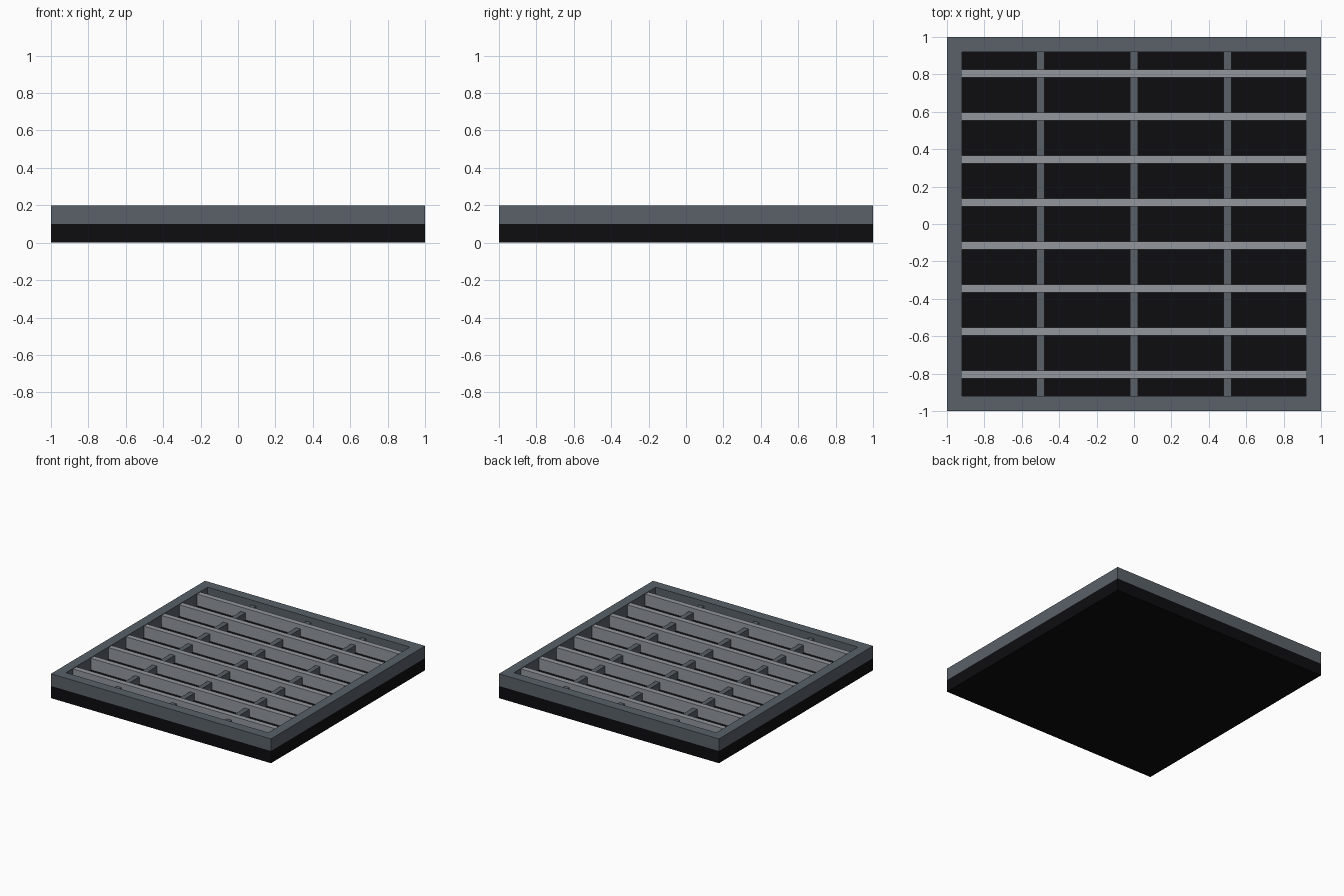
import bpy

if "Cube" in bpy.data.objects:
    bpy.data.objects.remove(bpy.data.objects["Cube"])


def material(name, rgb):
    m = bpy.data.materials.new(name)
    m.diffuse_color = (*rgb, 1)
    m.use_nodes = True
    m.node_tree.nodes["Principled BSDF"].inputs["Base Color"].default_value = m.diffuse_color
    return m


STEEL = material("dark_steel", (0.10, 0.12, 0.14))
SLAT = material("light_steel", (0.29, 0.31, 0.34))
BLACK = material("black_pit", (0.004, 0.004, 0.005))


def box(name, x, y, z, mat):
    """Box from (min, max) pairs on each axis."""
    size = [b - a for a, b in (x, y, z)]
    mid = [(a + b) / 2 for a, b in (x, y, z)]
    bpy.ops.mesh.primitive_cube_add(size=1, location=mid)
    ob = bpy.context.object
    ob.name = name
    ob.scale = size
    bpy.ops.object.transform_apply(location=False, rotation=False, scale=True)
    ob.data.materials.append(mat)
    return ob


INNER = 0.92   # inside edge of the rim
FLOOR = 0.10   # top of the black base

# Black base under the grate
box("base", (-1, 1), (-1, 1), (0, FLOOR), BLACK)

# Rim: front/back rails run full width, side rails fit between them
for side, label in ((-1, "front"), (1, "back")):
    y = sorted((side * INNER, side))
    box(f"rim_{label}", (-1, 1), y, (FLOOR, 0.2), STEEL)
for side, label in ((-1, "left"), (1, "right")):
    x = sorted((side * INNER, side))
    box(f"rim_{label}", x, (-INNER, INNER), (FLOOR, 0.2), STEEL)

# Long slats across the opening
for i in range(8):
    y = (i - 3.5) * 0.23
    box(f"slat_{i + 1}", (-INNER, INNER), (y - 0.022, y + 0.022), (FLOOR, 0.195), SLAT)

# Lower cross bars tying the slats together
for i in range(3):
    x = (i - 1) * 0.5
    box(f"cross_bar_{i + 1}", (x - 0.021, x + 0.021), (-INNER, INNER), (FLOOR, 0.16), STEEL)
